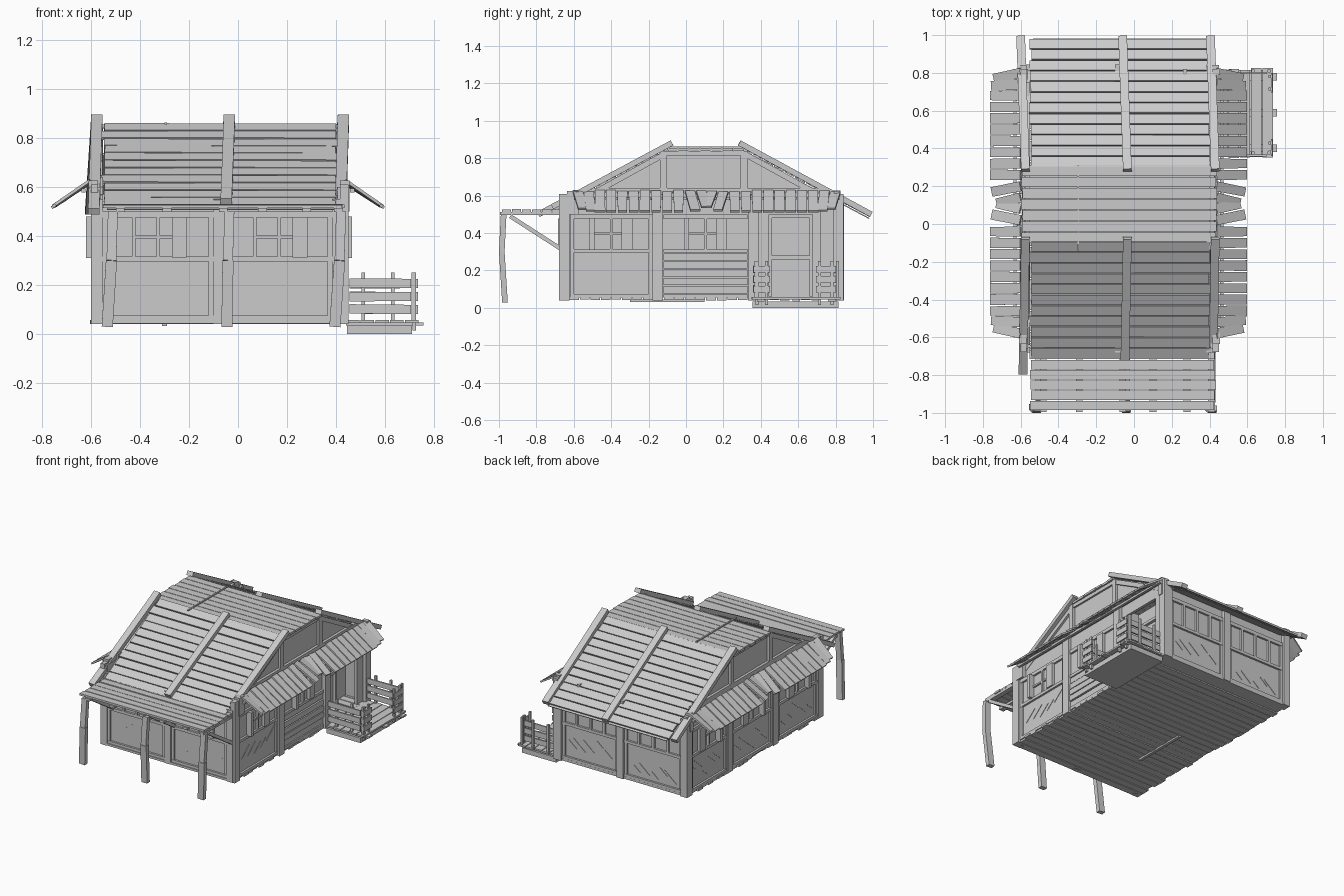
import bpy, bmesh, random
from mathutils import Vector, Matrix

random.seed(4)
R = random.uniform


class Part:
    """Collects boxes and beams into one named mesh object."""
    def __init__(self, name):
        self.name, self.bm = name, bmesh.new()

    def box(self, x0, x1, y0, y1, z0, z1):
        m = Matrix.Translation(((x0 + x1) / 2, (y0 + y1) / 2, (z0 + z1) / 2))
        m = m @ Matrix.Diagonal((abs(x1 - x0), abs(y1 - y0), abs(z1 - z0), 1))
        bmesh.ops.create_cube(self.bm, size=1, matrix=m)

    def beam(self, p, q, w, h, up=(0, 0, 1), taper=1.0):
        p, q = Vector(p), Vector(q)
        d = (q - p).normalized()
        s = d.cross(Vector(up)).normalized()
        t = s.cross(d)
        rings = []
        for c, k in ((p, 1), (q, taper)):
            rings.append([self.bm.verts.new(c + s * (a * w * k / 2) + t * (b * h / 2))
                          for a, b in ((-1, -1), (1, -1), (1, 1), (-1, 1))])
        a, b = rings
        self.bm.faces.new(a[::-1])
        self.bm.faces.new(b)
        for i in range(4):
            j = (i + 1) % 4
            self.bm.faces.new((a[i], a[j], b[j], b[i]))

    def poly(self, pts, x0, x1):
        a = [self.bm.verts.new((x0, y, z)) for y, z in pts]
        b = [self.bm.verts.new((x1, y, z)) for y, z in pts]
        self.bm.faces.new(a)
        self.bm.faces.new(b[::-1])
        for i in range(len(a)):
            j = (i + 1) % len(a)
            self.bm.faces.new((a[i], b[i], b[j], a[j]))

    # box on a wall: u runs along the wall, d is depth outwards
    def wall(self, side, u0, u1, z0, z1, d0, d1):
        axis, pos, out = WALLS[side]
        a, b = pos + out * d0, pos + out * d1
        if axis == 'x':
            self.box(min(a, b), max(a, b), u0, u1, z0, z1)
        else:
            self.box(u0, u1, min(a, b), max(a, b), z0, z1)

    def done(self):
        bmesh.ops.recalc_face_normals(self.bm, faces=self.bm.faces)
        me = bpy.data.meshes.new(self.name)
        self.bm.to_mesh(me)
        self.bm.free()
        bpy.context.collection.objects.link(bpy.data.objects.new(self.name, me))


WALLS = {'front': ('y', -0.66, -1), 'back': ('y', 0.82, 1), 'left': ('x', -0.58, -1),
         'right': ('x', 0.425, 1), 'recess': ('x', 0.28, 1)}

# floor boards with ragged ends, plus a loose runner beneath
floor = Part("floor_boards")
n = 27
for i in range(n):
    y = -0.68 + 1.52 * i / n
    floor.box(-0.595 + R(-.01, .01), 0.44 + R(-.01, .01), y, y + 0.051, 0.04 + R(0, .005), 0.057)
floor.beam((-0.3, -0.3, 0.038), (-0.3, 0.1, 0.038), 0.02, 0.012)
floor.done()

# wall sheets
walls = Part("wall_panels")
walls.wall('front', -0.58, 0.425, 0.055, 0.54, -0.02, 0)
walls.wall('back', -0.58, 0.425, 0.055, 0.57, -0.02, 0)
walls.wall('left', -0.66, 0.82, 0.055, 0.60, -0.02, 0)
walls.wall('right', -0.66, 0.38, 0.055, 0.60, -0.02, 0)
walls.wall('right', 0.38, 0.82, 0.52, 0.60, -0.02, 0)
walls.wall('recess', 0.36, 0.82, 0.055, 0.60, -0.02, 0)
walls.box(0.27, 0.42, 0.36, 0.38, 0.055, 0.60)
walls.done()

# wall posts
posts = Part("wall_posts")
for u in (-0.575, -0.075, 0.41):
    posts.wall('front', u - .025, u + .025, 0.04, 0.55, -.01, 0.02)
    posts.wall('back', u - .025, u + .025, 0.04, 0.59, -.01, 0.025)
for u in (-0.65, -0.15, 0.36, 0.815):
    posts.wall('left', u - .028, u + .028, 0.04, 0.61, -.01, 0.02)
    posts.wall('right', u - .028, u + .028, 0.04, 0.61, -.01, 0.025)
posts.wall('right', 0.72, 0.79, 0.05, 0.55, -0.02, 0.0)
for x in (-0.59, 0.435):
    posts.box(x - .02, x + .02, -0.635, -0.575, 0.50, 0.625)
    posts.box(x - .02, x + .02, 0.79, 0.82, 0.50, 0.625)
posts.done()

# framed bays: sill, mid rail, head rail, windows and glass streaks
frames, streaks, shutters = Part("window_frames"), Part("glass_streaks"), Part("shutters")
BAYS = [('front', -0.55, -0.10, 1), ('front', -0.05, 0.385, 1),
        ('back', -0.55, -0.10, 2), ('back', -0.05, 0.385, 2),
        ('left', -0.62, -0.18, 1), ('left', -0.12, 0.33, 1), ('left', 0.39, 0.79, 1),
        ('right', -0.62, -0.18, 1), ('right', -0.12, 0.33, 3)]
for side, a, b, kind in BAYS:
    for z0, z1 in ((0.055, 0.075), (0.295, 0.315), (0.475, 0.50)):
        frames.wall(side, a, b, z0, z1, 0, 0.014)
    c = (a + b) / 2
    if kind == 3:
        for k in range(5):
            z = 0.078 + k * 0.044
            frames.wall(side, a, b, z, z + 0.038, 0, 0.008 + R(0, .008))
    else:
        for u in (a + 0.01, b - 0.01):
            frames.wall(side, u - .01, u + .01, 0.06, 0.49, 0, 0.012)
        for k in range(5):
            u, z, s = a + 0.05 + k * 0.07, R(0.09, 0.2), R(.04, .08)
            axis, pos, out = WALLS[side]
            p = [(u, z), (u + s * 1.2, z + s)]
            e = pos + out * 0.002
            pts = [(e, v, w) if axis == 'x' else (v, e, w) for v, w in p]
            up = (1, 0, 0) if axis == 'x' else (0, 1, 0)
            streaks.beam(pts[0], pts[1], 0.004, 0.003, up)
    if kind == 2:
        for k in range(1, 4):
            u = a + (b - a) * k / 4
            frames.wall(side, u - .009, u + .009, 0.31, 0.48, 0, 0.014)
    else:
        for u in (c - 0.10, c, c + 0.10):
            frames.wall(side, u - .007, u + .007, 0.315, 0.475, 0, 0.016)
        frames.wall(side, c - 0.1, c + 0.1, 0.39, 0.402, 0, 0.012)
        shutters.wall(side, c + 0.055, c + 0.115, 0.312, 0.478, 0.004, 0.025)
        if side in ('left', 'right'):
            shutters.wall(side, c - 0.115, c - 0.09, 0.31, 0.48, 0.004, 0.04)
# door in the recess
frames.wall('recess', 0.44, 0.46, 0.06, 0.50, 0, 0.02)
frames.wall('recess', 0.66, 0.68, 0.06, 0.50, 0, 0.02)
frames.wall('recess', 0.44, 0.68, 0.48, 0.50, 0, 0.02)
frames.wall('recess', 0.46, 0.66, 0.26, 0.28, 0, 0.012)
for p in (frames, streaks, shutters):
    p.done()

# gable ends with posts and raking trim
gable = Part("gable_ends")
for x, o in ((-0.55, -1), (0.40, 1)):
    gable.poly([(-0.64, 0.55), (-0.10, 0.835), (0.31, 0.835), (0.82, 0.56)], x, x + o * 0.012)
    for y in (-0.12, 0.31):
        gable.box(x, x + o * 0.03, y - .018, y + .018, 0.60, 0.84)
    gable.box(x, x + o * 0.03, -0.55, 0.75, 0.60, 0.64)
    gable.box(x, x + o * 0.025, -0.12, 0.31, 0.815, 0.84)
    gable.beam((x + o * .015, -0.60, 0.555), (x + o * .015, -0.11, 0.825), 0.025, 0.03)
    gable.beam((x + o * .015, 0.80, 0.555), (x + o * .015, 0.31, 0.825), 0.025, 0.03)
gable.done()


# sloped roof boards, lapped like shingles, over a thin underlay
roof = Part("roof_slope_boards")
for y0, z0, y1, z1, n in ((-0.09, 0.85, -0.71, 0.52, 11), (0.30, 0.85, 0.98, 0.49, 12)):
    a, b = Vector((0, y0, z0)), Vector((0, y1, z1))
    step = (b - a) / n
    for i in range(n):
        c = a + step * (i + 0.5)
        e0, e1 = -0.55 + R(-.008, .008), 0.405 + R(-.008, .008)
        tilt = Vector((0, 0, R(0.002, .006)))
        nrm = Vector((0, -step.z, step.y)) if step.y > 0 else Vector((0, step.z, -step.y))
        roof.beam(Vector((e0, c.y, c.z)) + tilt, Vector((e1, c.y, c.z)) + tilt * R(.2, 1),
                  step.length * 0.9, 0.012, nrm)
    m = Vector((-0.07, 0, -0.012))
    roof.beam(a + m, b + m, 0.93, 0.006)
roof.done()

# flat roof top
top = Part("roof_top_boards")
for i in range(7):
    y = -0.10 + i * 0.059
    top.box(-0.60 + R(0, .012), 0.44 - R(0, .01), y, y + 0.055, 0.838 + R(0, .004), 0.855)
top.box(-0.30, -0.29, -0.14, 0.31, 0.855, 0.862)
top.done()

# roof beams over each slope
beams = Part("roof_beams")
for xa, xb, yb in ((-0.575, -0.588, -0.79), (-0.035, -0.048, -0.715), (0.43, 0.42, -0.65)):
    beams.beam((xa, -0.075, 0.882), (xb, yb, 0.882 + (yb + 0.075) * 0.535), 0.046, 0.03)
for xa, xb in ((-0.575, -0.60), (-0.035, -0.06), (0.43, 0.405)):
    beams.beam((xa, 0.285, 0.882), (xb, 0.99, 0.50), 0.046, 0.03)
beams.done()

# side awnings: fanned boards that run short at the middle and ends
for name, s, xi in (("left_awning", -1, -0.60), ("right_awning", 1, 0.435)):
    aw = Part(name)
    n = 24
    for i in range(n):
        y = -0.58 + i * 1.38 / (n - 1)
        mid = max(0, 1 - abs(y - 0.11) / 0.11)
        end = max(0, (abs(y - 0.11) - 0.6) / 0.09)
        skew = (0.03 if y < 0.11 else -0.03) * (mid > 0) - (0.03 if y > 0.11 else -0.03) * min(end, 1)
        k = 1 - 0.3 * mid - 0.12 * min(end, 1)
        aw.beam((xi, y, 0.622 + R(-.006, .004)), (xi + s * 0.16 * k, y + skew, 0.622 - 0.107 * k),
                0.053, 0.012, taper=R(.9, 1.08))
    xr = xi + s * 0.03
    aw.beam((xr, -0.6, 0.585), (xr, 0.82, 0.585), 0.018, 0.018)
    aw.done()

# front porch roof, posts and braces
porch = Part("porch_roof")
for i in range(6):
    y = -0.985 + i * 0.054
    porch.box(-0.55 + R(-.006, .006), 0.43 + R(-.006, .006), y, y + 0.049, 0.513, 0.526 + R(0, .004))
for x in (-0.48, -0.29, -0.06, 0.10, 0.28, 0.41):
    porch.box(x - .018, x + .018, -0.995, -0.68, 0.497, 0.513)
porch.done()
pp = Part("porch_posts")
for xt, xb in ((-0.51, -0.533), (-0.035, -0.045), (0.42, 0.395)):
    pp.beam((xt, -0.975, 0.50), (xt - .006, -0.985, 0.3), 0.03, 0.04, (1, 0, 0))
    pp.beam((xt - .006, -0.985, 0.3), (xb, -0.968, 0.03), 0.03, 0.045, (1, 0, 0))
    pp.beam((xt, -0.94, 0.49), (xt, -0.66, 0.31), 0.025, 0.022)
pp.done()

# side deck with skirt
deck = Part("side_deck")
deck.box(0.445, 0.71, 0.355, 0.815, 0.0, 0.035)
for i in range(5):
    x = 0.44 + i * 0.06
    deck.box(x, x + 0.055, 0.35 + R(-.006, .006), 0.82 + R(-.006, .006), 0.045, 0.057)
for y in (0.40, 0.59, 0.78):
    deck.box(0.44, 0.757, y - .02, y + .02, 0.035, 0.047)
deck.done()

# deck railing: two sides plus short returns either side of the steps gap
rail = Part("deck_railing")
for y in (0.375, 0.81):
    for x in (0.51, 0.63, 0.715):
        rail.box(x - .007, x + .007, y - .008, y + .008, 0.05, 0.25)
    for k in range(3):
        z = 0.082 + k * 0.053
        rail.beam((0.455, y - .012, z + .018 + R(-.003, .003)), (0.705, y - .012, z + .018), 0.01, 0.038)
for ya, yb in ((0.36, 0.45), (0.695, 0.80)):
    for y in (ya + .02, yb - .02):
        rail.box(0.712, 0.726, y - .008, y + .008, 0.015, 0.25)
    for k in range(3):
        z = 0.082 + k * 0.053
        rail.box(0.724, 0.733, ya, yb, z, z + 0.036)
rail.done()
